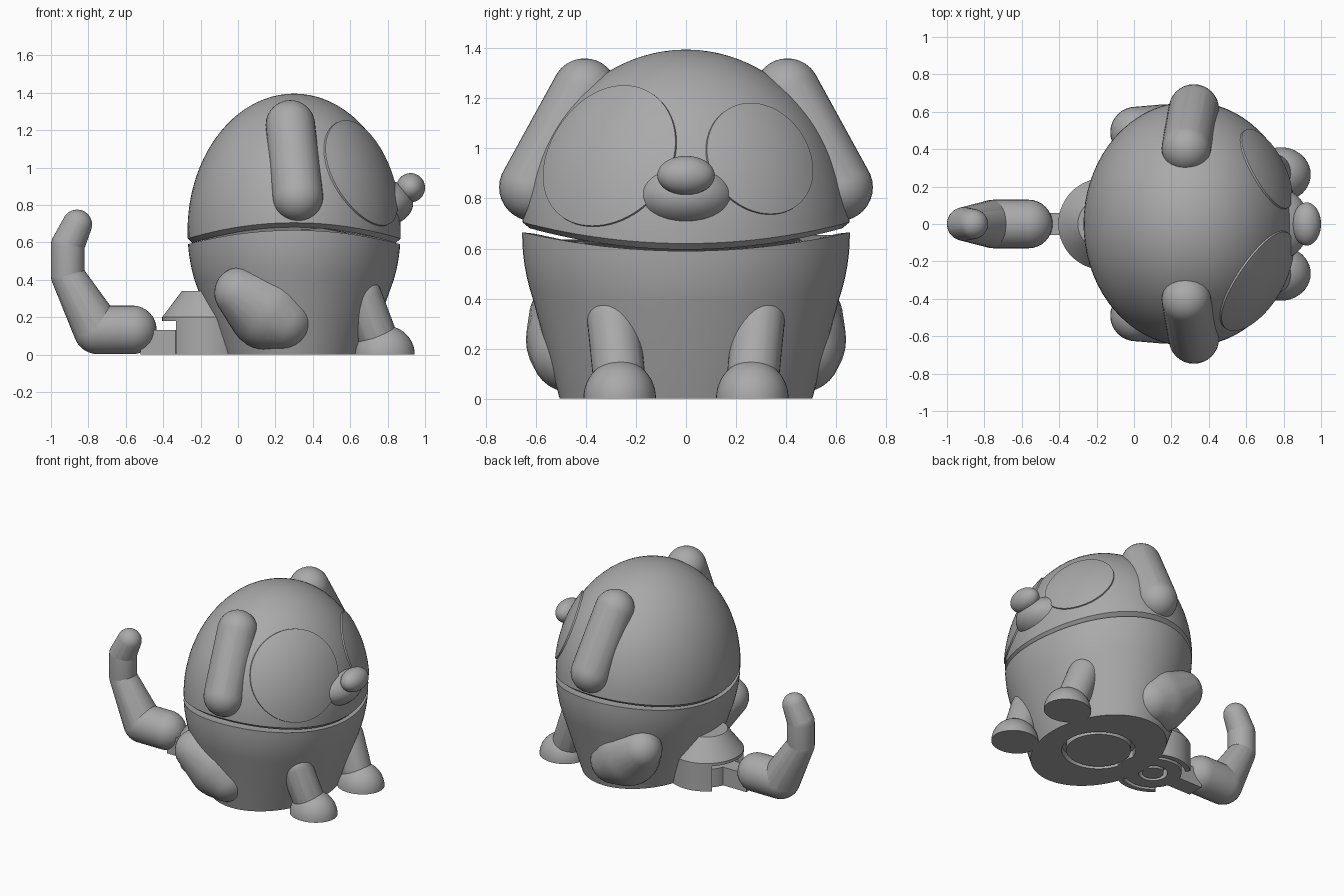
import bpy, bmesh, math
from mathutils import Vector, Matrix

cube = bpy.data.objects.get("Cube")
if cube:
    bpy.data.objects.remove(cube, do_unlink=True)

grey = bpy.data.materials.new("plain grey")
grey.use_nodes = True
grey.diffuse_color = (0.4, 0.4, 0.4, 1)
grey.node_tree.nodes["Principled BSDF"].inputs["Base Color"].default_value = (0.4, 0.4, 0.4, 1)

SEG = 72
CENTER = Vector((0.3, 0, 0.66))      # middle of the egg shape
SIZE = Vector((0.57, 0.655, 0.735))  # its half axes
parts = []


def finish(name, bm):
    bmesh.ops.recalc_face_normals(bm, faces=bm.faces)
    mesh = bpy.data.meshes.new(name)
    bm.to_mesh(mesh)
    bm.free()
    mesh.materials.append(grey)
    obj = bpy.data.objects.new(name, mesh)
    bpy.context.collection.objects.link(obj)
    parts.append(obj)
    return obj


def loft(name, rings, close_start=True, close_end=True):
    """Skin a list of closed point rings and cap the ends."""
    bm = bmesh.new()
    loops = [[bm.verts.new(p) for p in ring] for ring in rings]
    n = len(loops[0])
    for a, b in zip(loops, loops[1:]):
        for i in range(n):
            j = (i + 1) % n
            bm.faces.new((a[i], a[j], b[j], b[i]))
    if close_start:
        bm.faces.new(loops[0])
    if close_end:
        bm.faces.new(loops[-1])
    return finish(name, bm)


def angles():
    return [math.tau * i / SEG for i in range(SEG)]


def oval(rx, ry, z, cx=0.3):
    return [(cx + rx * math.cos(a), ry * math.sin(a), z) for a in angles()]


def lathe(name, cx, profile):
    return loft(name, [oval(r, r, z, cx) for r, z in profile])


def egg_ring(low, rise, t, z_end):
    """Ring on the egg, a fraction t of the way from a saddle-shaped rim to z_end."""
    ring = []
    for a in angles():
        z_rim = low + rise * math.sin(a) ** 2
        lat0 = math.asin((z_rim - CENTER.z) / SIZE.z)
        lat1 = math.asin((z_end - CENTER.z) / SIZE.z)
        lat = lat0 + (lat1 - lat0) * t
        ring.append((CENTER.x + SIZE.x * math.cos(lat) * math.cos(a),
                     SIZE.y * math.cos(lat) * math.sin(a),
                     CENTER.z + SIZE.z * math.sin(lat)))
    return ring


def inset(ring, factor, dz):
    return [(0.3 + (x - 0.3) * factor, y * factor, z + dz) for x, y, z in ring]


def sphere_points(center, r, u=32, v=16):
    bm = bmesh.new()
    bmesh.ops.create_uvsphere(bm, u_segments=u, v_segments=v, radius=r,
                              matrix=Matrix.Translation(center))
    pts = [p.co.copy() for p in bm.verts]
    bm.free()
    return pts


def hull(name, balls):
    """Smooth limb wrapped around a few balls (x, y, z, radius)."""
    bm = bmesh.new()
    for x, y, z, r in balls:
        for p in sphere_points((x, y, z), r):
            bm.verts.new(p)
    bmesh.ops.convex_hull(bm, input=bm.verts)
    bmesh.ops.delete(bm, geom=[v for v in bm.verts if not v.link_faces], context='VERTS')
    return finish(name, bm)


def ellipsoid(name, center, size, half=False):
    bm = bmesh.new()
    bmesh.ops.create_uvsphere(bm, u_segments=40, v_segments=24, radius=1,
                              matrix=Matrix.Translation(center) @ Matrix.Diagonal((*size, 1)))
    if half:
        bmesh.ops.bisect_plane(bm, geom=bm.verts[:] + bm.edges[:] + bm.faces[:], dist=1e-5,
                               plane_co=center, plane_no=(0, 0, 1), clear_inner=True)
        bmesh.ops.holes_fill(bm, edges=[e for e in bm.edges if e.is_boundary], sides=0)
    return finish(name, bm)


def on_egg(origin, direction, scale):
    """Outer point where a line meets the scaled egg."""
    s = SIZE * scale
    o = Vector([(origin[i] - CENTER[i]) / s[i] for i in range(3)])
    d = Vector([direction[i] / s[i] for i in range(3)])
    b = o.dot(d)
    disc = max(b * b - d.dot(d) * (o.dot(o) - 1), 0)
    return origin + direction * ((-b + math.sqrt(disc)) / d.dot(d))


def eye_plate(name, center, normal, radius):
    n = Vector(normal).normalized()
    u = n.cross(Vector((0, 0, 1))).normalized()
    w = u.cross(n)

    def ring(r, scale):
        return [on_egg(Vector(center) + (u * math.cos(a) + w * math.sin(a)) * r, n, scale)
                for a in angles()]
    rings = [ring(radius * k / 10, 1.014) for k in range(1, 11)]
    loft(name, rings + [ring(radius, 0.98)])


# Body: egg below the seam, straight taper to a flat base with a ring groove
rim = egg_ring(0.59, 0.075, 0, 0.4)
body = [inset(rim, 0.93, -0.005)]
body += [egg_ring(0.59, 0.075, k / 6, 0.4) for k in range(7)]
body += [oval(0.39, 0.505, 0)]
body += [oval(r, r, z) for r, z in ((0.24, 0), (0.24, 0.05), (0.21, 0.05), (0.21, 0))]
loft("body", body)

# Head: dome above the seam with a chamfered lower edge
head = [inset(egg_ring(0.62, 0.085, 0, 1.39), 0.955, -0.024)]
head += [egg_ring(0.62, 0.085, k / 24, 1.3949) for k in range(25)]
loft("head", head)

# Face
eye_plate("large_eye_patch", (0.66, -0.305, 0.965), (0.79, -0.49, 0.37), 0.305)
eye_plate("small_eye_patch", (0.71, 0.295, 0.957), (0.82, 0.48, 0.31), 0.237)
ellipsoid("snout", (0.75, 0, 0.81), (0.187, 0.2, 0.13))
ellipsoid("nose", (0.923, 0, 0.892), (0.077, 0.115, 0.078))

# Ears and legs on both sides
for side, s in (("right", -1), ("left", 1)):
    hull(side + "_ear", [(0.28, s * 0.405, 1.228, 0.132), (0.32, s * 0.612, 0.845, 0.135)])
    hull(side + "_thigh", [(0.16, s * 0.425, 0.237, 0.215), (0.01, s * 0.49, 0.33, 0.137),
                           (0.24, s * 0.46, 0.185, 0.16)])
    hull(side + "_front_leg", [(0.74, s * 0.27, 0.11, 0.105), (0.665, s * 0.29, 0.31, 0.105)])
    ellipsoid(side + "_foot", (0.785, s * 0.265, 0), (0.16, 0.145, 0.155), half=True)

# Tail hinge: cone cap, slotted wall, turning disc with pin, and link
HUB = -0.16
lathe("hinge_cap", HUB, [(0.245, 0.18), (0.245, 0.2), (0.14, 0.34)])
slot = math.radians(134)
wall = []
for k in range(49):
    a = -slot + 2 * slot * k / 48
    wall.append([(HUB + r * math.cos(a), r * math.sin(a), z)
                 for r, z in ((0.21, 0), (0.245, 0), (0.245, 0.185), (0.21, 0.185))])
loft("hinge_wall", wall)
lathe("hinge_disc", HUB, [(0.185, 0.13), (0.185, 0), (0.095, 0), (0.095, 0.06),
                          (0.07, 0.06), (0.07, 0)])
loft("tail_link", [[(x, -0.06, 0), (x, 0.06, 0), (x, 0.06, 0.13), (x, -0.06, 0.13)]
                   for x in (-0.52, -0.32)])

# Tail: a chain of tapering rounded segments
chain = [(-0.565, 0, 0.132, 0.13), (-0.75, 0, 0.132, 0.13), (-0.91, 0, 0.42, 0.09),
         (-0.91, 0, 0.585, 0.09), (-0.86, 0, 0.695, 0.08)]
for i, pair in enumerate(zip(chain, chain[1:])):
    hull("tail_segment_%d" % (i + 1), pair)

# Smooth shading with sharp edges kept
bpy.ops.object.select_all(action='DESELECT')
for obj in parts:
    obj.select_set(True)
bpy.context.view_layer.objects.active = parts[0]
bpy.ops.object.shade_smooth_by_angle(angle=math.radians(32))
